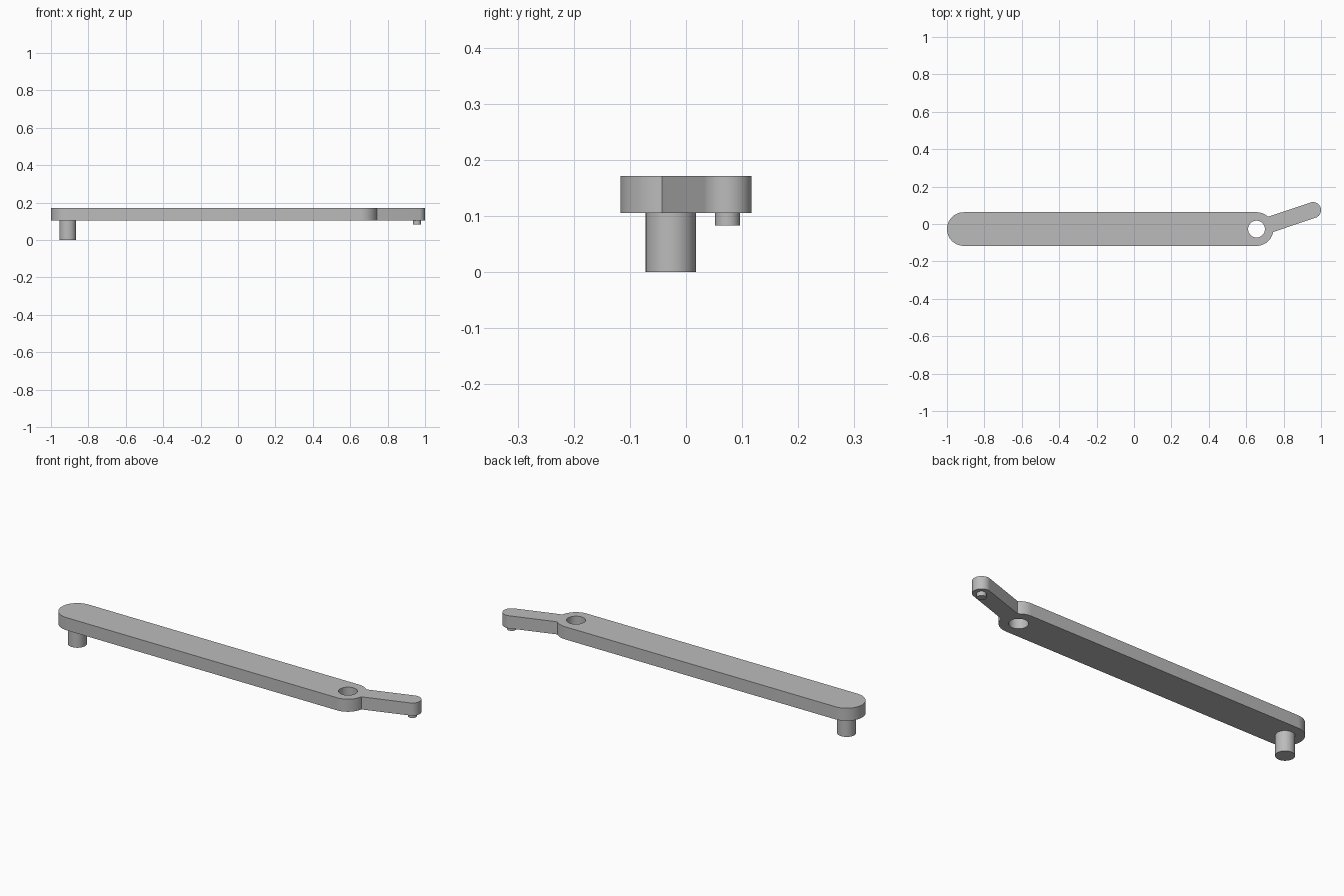
import bpy, bmesh, math
from mathutils import Vector

cube = bpy.data.objects.get("Cube")
if cube:
    bpy.data.objects.remove(cube, do_unlink=True)

grey = bpy.data.materials.new("grey metal")
grey.use_nodes = True
colour = (0.5, 0.5, 0.5, 1)
grey.diffuse_color = colour
grey.node_tree.nodes["Principled BSDF"].inputs["Base Color"].default_value = colour

BAR_START = Vector((-0.91, -0.027))
PIVOT = Vector((0.655, -0.027))
TIP = Vector((0.957, 0.074))
BAR_R, ARM_R, PIN_R = 0.09, 0.043, 0.045
BOTTOM, TOP = 0.105, 0.171


def arc(centre, radius, start, end, steps=24):
    """Points along an arc, angles in radians."""
    angles = [start + (end - start) * i / steps for i in range(steps + 1)]
    return [centre + radius * Vector((math.cos(a), math.sin(a))) for a in angles]


def finish(bm, name):
    bmesh.ops.recalc_face_normals(bm, faces=bm.faces)
    mesh = bpy.data.meshes.new(name)
    bm.to_mesh(mesh)
    bm.free()
    mesh.materials.append(grey)
    obj = bpy.data.objects.new(name, mesh)
    bpy.context.collection.objects.link(obj)
    bpy.ops.object.select_all(action="DESELECT")
    obj.select_set(True)
    bpy.context.view_layer.objects.active = obj
    bpy.ops.object.shade_smooth_by_angle(angle=math.radians(30))
    return obj


def plate(name, loops, bottom, top):
    """Extrude an outline, with any further loops as holes."""
    bm = bmesh.new()
    edges = []
    for points in loops:
        verts = [bm.verts.new((p.x, p.y, bottom)) for p in points]
        edges += [bm.edges.new((v, verts[i - 1])) for i, v in enumerate(verts)]
    bmesh.ops.triangle_fill(bm, edges=edges, use_beauty=True)
    result = bmesh.ops.extrude_face_region(bm, geom=bm.faces[:], use_keep_orig=True)
    raised = [g for g in result["geom"] if isinstance(g, bmesh.types.BMVert)]
    bmesh.ops.translate(bm, verts=raised, vec=(0, 0, top - bottom))
    return finish(bm, name)


def pin(name, centre, radius, bottom, top):
    circle = arc(centre, radius, 0, math.tau, 32)[:-1]
    return plate(name, [circle], bottom, top)


# Bar with a rounded end, running into the narrower angled arm
lean = math.atan2(TIP.y - PIVOT.y, TIP.x - PIVOT.x)
neck = math.asin(ARM_R / BAR_R)
quarter = math.pi / 2
outline = (arc(BAR_START, BAR_R, quarter, 3 * quarter)
           + arc(PIVOT, BAR_R, -quarter, lean - neck, 16)
           + arc(TIP, ARM_R, lean - quarter, lean + quarter)
           + arc(PIVOT, BAR_R, lean + neck, quarter, 12))
hole = arc(PIVOT, PIN_R, 0, math.tau, 32)[:-1]
plate("lever_bar", [outline, hole], BOTTOM, TOP)

# Pins under both ends
pin("long_pin", BAR_START, PIN_R, 0, BOTTOM)
pin("short_pin", TIP, 0.022, 0.083, BOTTOM)
